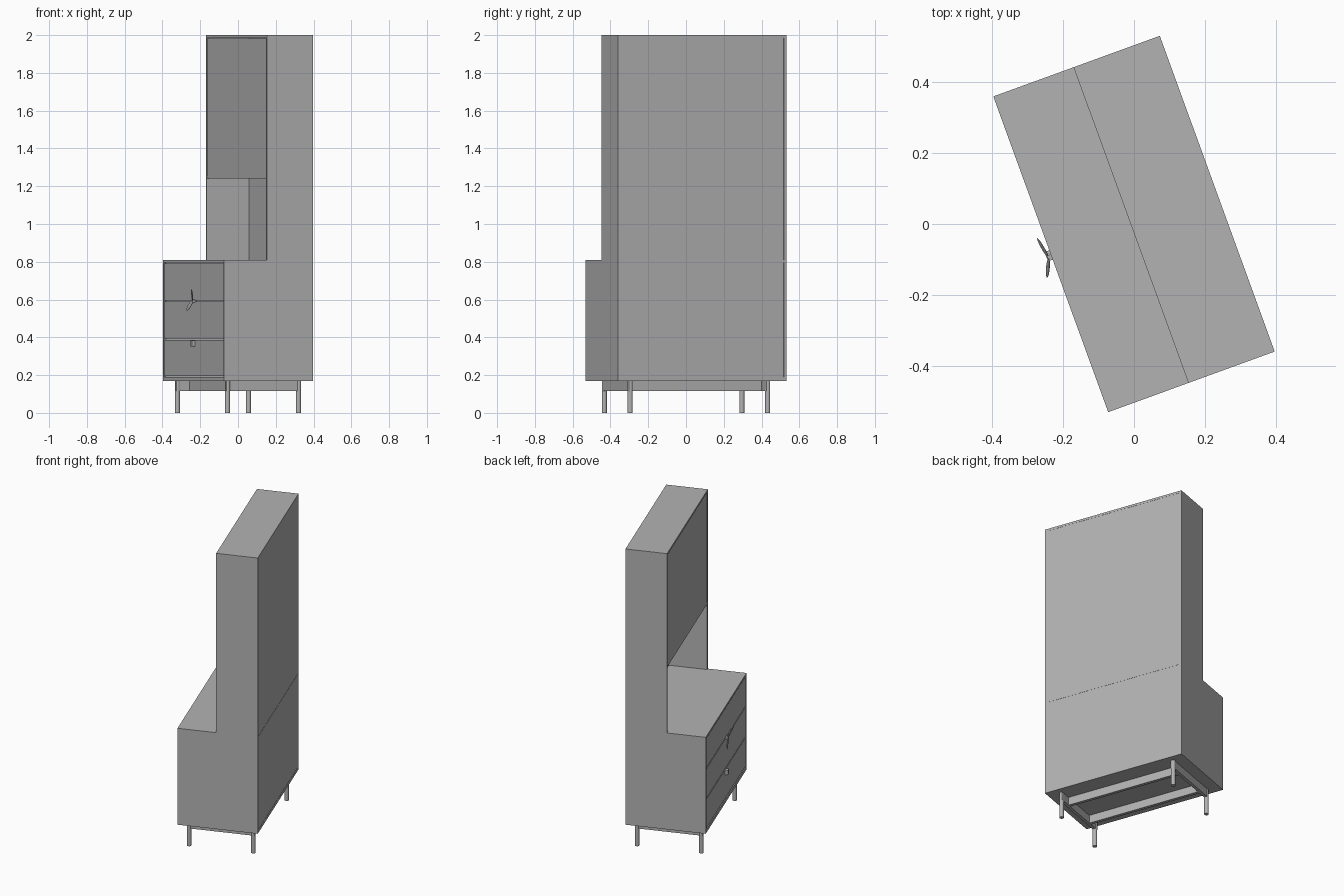
import bpy
import bmesh
import math
from mathutils import Matrix, Vector

cube = bpy.data.objects.get("Cube")
if cube:
    bpy.data.objects.remove(cube, do_unlink=True)

grey = bpy.data.materials.new("neutral grey")
grey.use_nodes = True
COLOUR = (0.45, 0.45, 0.45, 1)
grey.diffuse_color = COLOUR
grey.node_tree.nodes["Principled BSDF"].inputs["Base Color"].default_value = COLOUR

# The whole cabinet is turned about the vertical axis
TURN = Matrix.Rotation(math.radians(-70), 4, 'Z')
W, D = 0.474, 0.25        # half width, half depth
T = 0.014                 # board thickness
BASE, DECK, TOP = 0.17, 0.81, 2.0
UPPER_FRONT = -0.009


def finish(name, bm, matrix, smooth=False):
    mesh = bpy.data.meshes.new(name)
    bm.to_mesh(mesh)
    bm.free()
    mesh.materials.append(grey)
    obj = bpy.data.objects.new(name, mesh)
    bpy.context.collection.objects.link(obj)
    obj.matrix_world = matrix
    if smooth:
        bpy.ops.object.select_all(action='DESELECT')
        obj.select_set(True)
        bpy.context.view_layer.objects.active = obj
        bpy.ops.object.shade_smooth_by_angle(angle=math.radians(40))
    return obj


def box(name, x, y, z):
    """Board spanning the given (low, high) ranges in cabinet space."""
    bm = bmesh.new()
    bmesh.ops.create_cube(bm, size=1)
    for v in bm.verts:
        v.co = Vector(r[0] if c < 0 else r[1] for c, r in zip(v.co, (x, y, z)))
    return finish(name, bm, TURN)


def carcass(name, front, low, high, back):
    """Side boards, top board and back panel shared by both cabinets."""
    box(name + "_left_side", (W - T, W), (front, D), (low, high))
    box(name + "_right_side", (-W, T - W), (front, D), (low, high))
    box(name + "_top", (T - W, W - T), (front, D), (high - T, high))
    box(name + "_back", (T - W, W - T), (D - back, D - 0.001), (low, high - T))


# Lower chest with three drawers
carcass("chest", -D, BASE, DECK, 0.02)
box("chest_bottom", (T - W, W - T), (-D, D), (BASE, BASE + 0.02))
edges = (0.193, 0.39, 0.592, 0.793)
for i in range(3):
    box(f"drawer_{i + 1}", (T + 0.003 - W, W - T - 0.003), (-D + 0.003, D - 0.03),
        (edges[i] + 0.003, edges[i + 1] - 0.003))

# Upper cabinet with a door above an open niche
carcass("upper", UPPER_FRONT, DECK, TOP, 0.02)
box("niche_ceiling", (T - W, W - T), (UPPER_FRONT + 0.003, D - 0.02), (1.24, 1.254))
box("upper_door", (T + 0.003 - W, W - T - 0.003), (UPPER_FRONT + 0.003, 0.02), (1.243, 1.983))

# Base frame: end rails carry the legs, long rails sit inside them
for side, s in (("left", 1), ("right", -1)):
    box(f"{side}_end_rail", sorted((s * 0.377, s * 0.397)), (-0.211, 0.211), (0.117, BASE))
for side, s in (("front", -1), ("back", 1)):
    box(f"{side}_long_rail", (-0.377, 0.377), sorted((s * 0.115, s * 0.135)), (0.117, BASE))
    for end, e in (("left", 1), ("right", -1)):
        bm = bmesh.new()
        bmesh.ops.create_cone(bm, cap_ends=True, segments=16, radius1=0.0135,
                              radius2=0.0135, depth=BASE)
        place = Matrix.Translation((e * 0.3875, s * 0.2, BASE / 2))
        finish(f"{side}_{end}_leg", bm, TURN @ place, True)

# Leaf shaped pull on the upper drawers
outward = TURN.to_3x3() @ Vector((0, -1, 0))
root = Vector((-0.240, -0.097, 0.592))


def leaf(name, tip, width):
    along = (Vector(tip) - root).normalized()
    across = along.cross(outward).normalized()
    normal = across.cross(along)
    length = (Vector(tip) - root).length / 2
    bm = bmesh.new()
    bmesh.ops.create_uvsphere(bm, u_segments=16, v_segments=10, radius=1)
    axes = Matrix((across * width, normal * 0.004, along * length)).transposed()
    finish(name, bm, Matrix.Translation((root + Vector(tip)) / 2) @ axes.to_4x4(), True)


leaf("upper_pull_leaf", (-0.246, -0.15, 0.655), 0.011)
leaf("lower_pull_leaf", (-0.273, -0.041, 0.543), 0.014)
box("pull_stem", (0.0, 0.016), (-D - 0.012, -D + 0.01), (0.584, 0.6))

# Small pull on the bottom drawer
box("bottom_pull", (-0.012, 0.014), (-D - 0.014, -D + 0.01), (0.352, 0.384))
